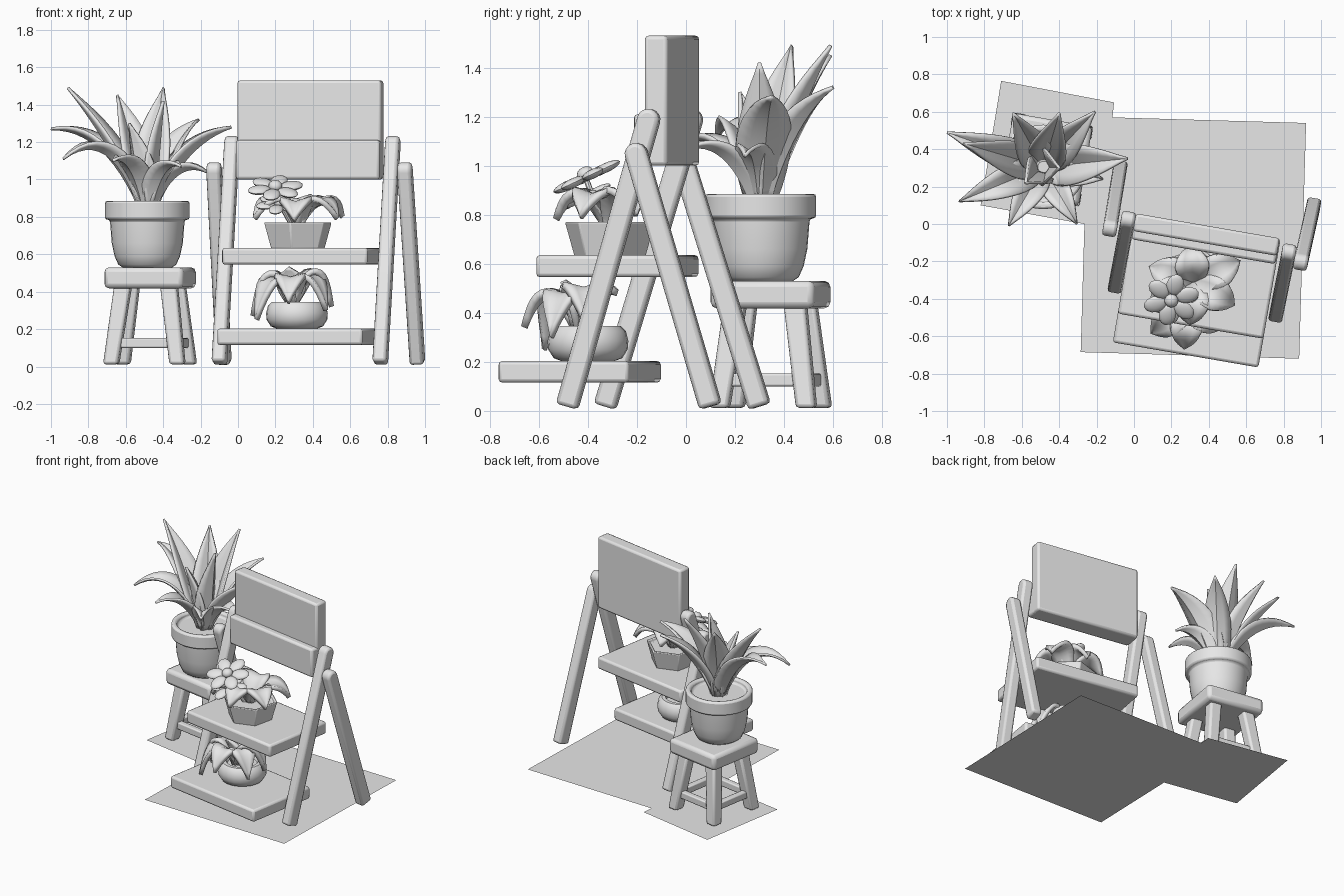
import bpy, bmesh, math
from mathutils import Vector, Matrix

if "Cube" in bpy.data.objects:
    bpy.data.objects.remove(bpy.data.objects["Cube"])

grey = bpy.data.materials.new("plain_grey")
grey.diffuse_color = (0.8, 0.8, 0.8, 1)
grey.use_nodes = True
grey.node_tree.nodes["Principled BSDF"].inputs["Base Color"].default_value = grey.diffuse_color
TURN = math.radians(-9.8)
ROT = Matrix.Rotation(TURN, 4, 'Z')
UP = Vector((0, 0, 1))


def finish(name, bm, bevel=0, seg=2, thick=0, smooth=True):
    bmesh.ops.recalc_face_normals(bm, faces=bm.faces)
    me = bpy.data.meshes.new(name)
    bm.to_mesh(me)
    bm.free()
    me.materials.append(grey)
    ob = bpy.data.objects.new(name, me)
    bpy.context.collection.objects.link(ob)
    bpy.ops.object.select_all(action='DESELECT')
    ob.select_set(True)
    bpy.context.view_layer.objects.active = ob
    if smooth:
        bpy.ops.object.shade_smooth_by_angle(angle=math.radians(40))
    if thick:
        m = ob.modifiers.new("thickness", 'SOLIDIFY')
        m.thickness, m.offset = thick, 0
    if bevel:
        m = ob.modifiers.new("round", 'BEVEL')
        m.width, m.segments, m.limit_method = bevel, seg, 'ANGLE'
        m.angle_limit = math.radians(40)
    return ob


def box(name, origin, x, y, z, bevel=0.015):
    """Box from local ranges, turned with the furniture about origin."""
    bm = bmesh.new()
    bmesh.ops.create_cube(bm, size=1)
    for v in bm.verts:
        v.co = [(r[0] + r[1]) / 2 + c * (r[1] - r[0]) for r, c in zip((x, y, z), v.co)]
    bm.transform(Matrix.Translation(origin) @ ROT)
    return finish(name, bm, bevel)


def round_leg(name, foot, top, w=0.075, d=0.09):
    """Plank leg with a half-round top."""
    foot, top = Vector(foot), Vector(top)
    axis = (top - foot).normalized()
    u = ROT.to_3x3() @ Vector((1, 0, 0))
    u = (u - axis * u.dot(axis)).normalized()
    dep = u.cross(axis)
    h, r = (top - foot).length - d / 2, d / 2
    pts = [(-r, 0), (r, 0)] + [(r * math.cos(i * math.pi / 8), h + r * math.sin(i * math.pi / 8)) for i in range(9)]
    bm = bmesh.new()
    f = bm.faces.new([bm.verts.new(foot + dep * a + axis * b - u * w / 2) for a, b in pts])
    ext = bmesh.ops.extrude_face_region(bm, geom=[f])
    bmesh.ops.translate(bm, vec=u * w, verts=[g for g in ext["geom"] if isinstance(g, bmesh.types.BMVert)])
    return finish(name, bm, 0.016)


def lathe(name, profile, centre, sides, turn=0, bevel=0):
    bm = bmesh.new()
    rings = [[bm.verts.new((centre[0] + r * math.cos(turn + 2 * math.pi * i / sides),
                            centre[1] + r * math.sin(turn + 2 * math.pi * i / sides), z))
              for i in range(sides)] for r, z in profile]
    for a, b in zip(rings, rings[1:]):
        for i in range(sides):
            j = (i + 1) % sides
            bm.faces.new((a[i], a[j], b[j], b[i]))
    bm.faces.new(rings[0])
    bm.faces.new(rings[-1])
    return finish(name, bm, bevel)


def leaf(name, base, tip, arch, width, fold=0.3, thick=0.015, peak=0.8, spread=0.4):
    """Pointed, channelled blade along a quadratic curve; arch is the control height."""
    base, tip = Vector(base), Vector(tip)
    ctrl = base.lerp(tip, spread)
    ctrl.z = arch
    out = Vector((tip.x - base.x, tip.y - base.y, 0)).normalized()
    side = out.cross(UP)
    bm, rows, n = bmesh.new(), [], 12
    for i in range(n + 1):
        t = i / n
        p = base * (1 - t) ** 2 + ctrl * 2 * t * (1 - t) + tip * t * t
        tan = ((ctrl - base) * (1 - t) + (tip - ctrl) * t).normalized()
        nor = side.cross(tan)
        hw = width / 2 * max(0.03, math.sin(math.pi * (0.12 + 0.88 * t) ** peak))
        rows.append([bm.verts.new(p + side * s * hw + nor * abs(s) * hw * 2 * fold)
                     for s in (-1, -0.5, 0, 0.5, 1)])
    for a, b in zip(rows, rows[1:]):
        for k in range(4):
            bm.faces.new((a[k], a[k + 1], b[k + 1], b[k]))
    return finish(name, bm, thick=thick)


def flower(name, centre, size, tilt):
    """Six flattened petals round a button."""
    bm = bmesh.new()
    m = Matrix.Translation(centre) @ tilt
    for i in range(6):
        pm = m @ Matrix.Rotation(i * math.pi / 3, 4, 'Z') @ Matrix.Translation((size * 0.6, 0, 0)) \
            @ Matrix.Diagonal((size * 0.42, size * 0.31, size * 0.13, 1))
        bmesh.ops.create_uvsphere(bm, u_segments=12, v_segments=8, radius=1, matrix=pm)
    bmesh.ops.create_uvsphere(bm, u_segments=12, v_segments=8, radius=1, matrix=m @ Matrix.Translation(
        (0, 0, size * 0.08)) @ Matrix.Diagonal((size * 0.25, size * 0.25, size * 0.2, 1)))
    return finish(name, bm)


# Floor mat
bm = bmesh.new()
bm.faces.new([bm.verts.new((x, y, 0)) for x, y in (
    (-0.285, -0.685), (0.883, -0.72), (0.92, 0.54), (-0.115, 0.57),
    (-0.107, 0.65), (-0.71, 0.765), (-0.82, 0.1), (-0.265, 0.0))])
finish("floor_mat", bm, smooth=False)

# Display stand: sign board, ledge, shelves, legs
C = Vector((0.395, -0.01, 0))
box("sign_board", C, (-0.39, 0.39), (-0.095, 0), (1.0, 1.53))
box("sign_ledge", C, (-0.39, 0.39), (-0.14, -0.04), (1.0, 1.21))
box("upper_shelf", C, (-0.395, 0.395), (-0.544, -0.004), (0.545, 0.635))
box("lower_shelf", C, (-0.395, 0.395), (-0.7, -0.16), (0.115, 0.203))
round_leg("front_leg_right", (0.76, -0.485, 0.018), (0.83, -0.14, 1.23))
round_leg("front_leg_left", (-0.1, -0.33, 0.018), (-0.03, 0.035, 1.23))
round_leg("back_leg_right", (0.96, 0.1, 0.018), (0.89, -0.215, 1.09))
round_leg("back_leg_left", (-0.075, 0.3, 0.018), (-0.13, -0.035, 1.09))

# Stool
S = Vector((-0.47, 0.345, 0))
box("stool_seat", S, (-0.215, 0.215), (-0.215, 0.215), (0.418, 0.53), 0.025)
for i, (sx, sy) in enumerate(((-1, -1), (1, -1), (1, 1), (-1, 1))):
    bm = bmesh.new()
    bmesh.ops.create_cube(bm, size=1)
    for v in bm.verts:
        h, w = (0.125, 0.088) if v.co.z > 0 else (0.18, 0.08)
        v.co = (sx * h + v.co.x * w, sy * h + v.co.y * w, 0.43 if v.co.z > 0 else 0.012)
    bm.transform(Matrix.Translation(S) @ ROT)
    finish("stool_leg", bm, 0.015)
for s in (-1, 1):
    a = (s * 0.165 - 0.022, s * 0.165 + 0.022)
    box("stool_rail", S, a, (-0.165, 0.165), (0.1, 0.152), 0.008)
    box("stool_rail", S, (-0.165, 0.165), a, (0.1, 0.152), 0.008)

# Large pot and its long-leaved plant
P = Vector((-0.485, 0.305, 0))
lathe("large_pot", [(0.125, 0.525), (0.155, 0.545), (0.175, 0.59), (0.19, 0.66), (0.2, 0.785), (0.226, 0.785),
                    (0.226, 0.885), (0.19, 0.885), (0.185, 0.85)], P, 32, bevel=0.012)
for x, y, z, arch, w in ((-1.0, 0.49, 1.27, 1.28, 0.18), (-0.91, 0.43, 1.49, 1.2, 0.19),
                         (-0.935, 0.12, 1.11, 1.3, 0.17), (-0.645, 0.59, 1.45, 1.2, 0.19),
                         (-0.4, 0.59, 1.49, 1.2, 0.2), (-0.21, 0.6, 1.32, 1.2, 0.18),
                         (-0.035, 0.35, 1.28, 1.2, 0.22), (-0.305, 0.0, 1.07, 1.12, 0.15),
                         (-0.67, -0.01, 1.1, 1.15, 0.16), (-0.165, 0.24, 1.04, 1.12, 0.16),
                         (-0.4, 0.3, 1.42, 1.15, 0.2), (-0.58, 0.22, 1.3, 1.1, 0.18)):
    tip = Vector((x, y, z))
    out = Vector((x - P.x, y - P.y, 0)).normalized()
    leaf("long_leaf", P + out * 0.04 + UP * 0.84, tip, arch, w)

# Faceted pot with flowering plant on the upper shelf
Q = Vector((0.32, -0.31, 0))
lathe("faceted_pot", [(0.15, 0.63), (0.19, 0.77), (0.17, 0.77), (0.165, 0.75)], Q, 6, 0.3, 0.006)
for x, y, z in ((0.56, -0.2, 0.8), (0.53, -0.43, 0.79), (0.3, -0.13, 0.82), (0.09, -0.23, 0.8),
                (0.09, -0.43, 0.79), (0.3, -0.53, 0.78)):
    leaf("broad_leaf", Q + UP * 0.74, (x, y, z), 0.98, 0.18, 0.15, 0.028, 1.15, 0.55)
tilt = Matrix.Rotation(math.radians(25), 4, 'X') @ Matrix.Rotation(0.3, 4, 'Z')
flower("upper_flower", (0.2, -0.405, 0.955), 0.15, tilt)
flower("lower_flower", (0.22, -0.42, 0.87), 0.125, tilt)
bm = bmesh.new()
bmesh.ops.create_cone(bm, segments=8, radius1=0.012, radius2=0.012, depth=0.24, cap_ends=True,
                      matrix=Matrix.Translation((0.24, -0.37, 0.84)) @ Matrix.Rotation(-0.5, 4, 'Y')
                      @ Matrix.Rotation(0.3, 4, 'X'))
finish("flower_stem", bm)

# Round pot with drooping plant on the lower shelf
R = Vector((0.315, -0.4, 0))
lathe("round_pot", [(0.1, 0.2), (0.14, 0.215), (0.162, 0.25), (0.165, 0.285), (0.155, 0.325), (0.135, 0.345),
                    (0.11, 0.345), (0.1, 0.325)], R, 24)
B = Vector((0.29, -0.44, 0.33))
for x, y, z, arch in ((0.08, -0.42, 0.27, 0.66), (0.1, -0.58, 0.25, 0.62), (0.27, -0.66, 0.34, 0.6),
                      (0.47, -0.55, 0.3, 0.62), (0.5, -0.4, 0.32, 0.66), (0.33, -0.28, 0.48, 0.52)):
    leaf("drooping_leaf", B, (x, y, z), arch, 0.17, 0.12, 0.028, 1.1, 0.55)
leaf("upright_leaf", B, (0.27, -0.5, 0.53), 0.45, 0.16, 0.15, 0.028, 1.1)
